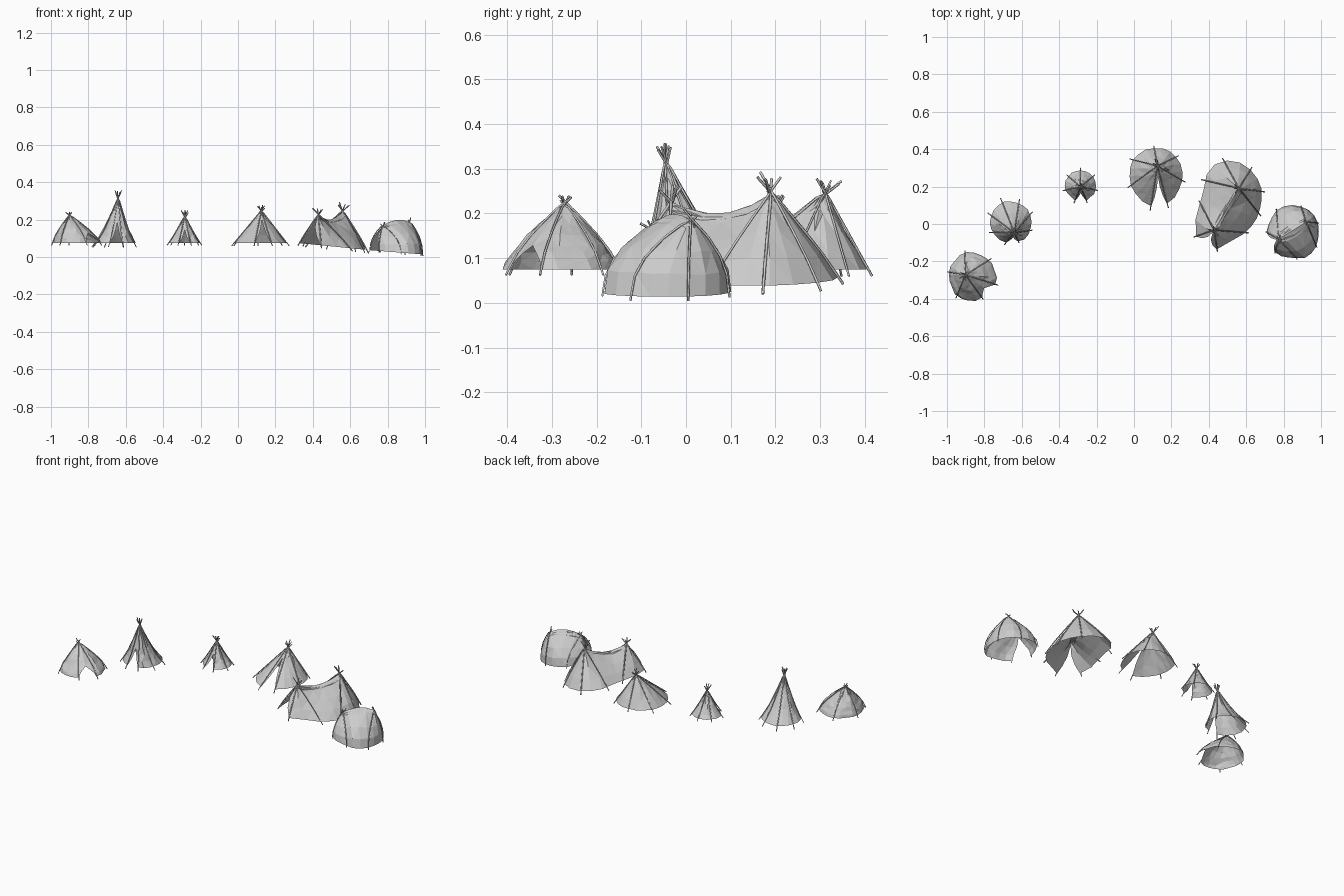
import bpy, bmesh, math, random
from mathutils import Vector

if "Cube" in bpy.data.objects:
    bpy.data.objects.remove(bpy.data.objects["Cube"])

random.seed(4)
COLS = 18


class Tent:
    """Cloth draped from a base outline up to a ridge (or one peak), with a door slit."""

    def __init__(self, center, radii, ridge, base, slope, lift, bulge, wobble):
        self.c, self.radii, self.base, self.slope = center, radii, base, slope
        self.r0, self.r1 = Vector(ridge[0]), Vector(ridge[-1])
        self.lift, self.bulge = lift, bulge
        self.ripple = [random.uniform(-wobble, wobble) for _ in range(24)]

    def foot(self, a):
        n = len(self.radii)
        f = (a / math.tau * n) % n
        i = int(f) % n
        k = f - int(f)
        r = self.radii[i] * (1 - k) + self.radii[(i + 1) % n] * k
        r *= 1 + self.ripple[int(a / math.tau * 24) % 24]
        x, y = self.c[0] + r * math.cos(a), self.c[1] + r * math.sin(a)
        return Vector((x, y, self.base + self.slope * (x - self.c[0])))

    def top(self, foot, snap):
        d = self.r1 - self.r0
        s = 0
        if d.length > 0.01:
            s = (foot - self.r0).xy.dot(d.xy) / d.xy.length_squared
            s = min(1, max(0, s))
        if snap:
            s = round(s)
        return self.r0 + d * s + Vector((0, 0, self.lift * 4 * s * (1 - s)))

    def point(self, a, t, snap=False):
        b = self.foot(a)
        p = self.top(b, snap)
        k = t ** self.bulge if t >= 0 else t * 0.3 ** self.bulge / 0.3
        xy = b.lerp(p, k)
        return Vector((xy.x, xy.y, b.z + (p.z - b.z) * t))


def make_cloth(name, tent, door, gap, door_t, arch):
    ts = [door_t * k / 3 for k in range(4)]
    ts += [door_t + (1 - door_t) * k / 4 for k in range(1, 5)]
    bm = bmesh.new()
    rings = []
    for t in ts:
        g = gap * (1 - (t / door_t) ** arch) if t < door_t else 0
        ring = []
        for i in range(COLS + 1):
            a = door + g + (math.tau - 2 * g) * i / COLS
            p = tent.point(a, t)
            if 0 < t < 1 and 0 < i < COLS:
                p += Vector([random.uniform(-.003, .003) for _ in range(3)])
            ring.append(bm.verts.new(p))
        rings.append(ring)
    for lo, hi in zip(rings, rings[1:]):
        for i in range(COLS):
            bm.faces.new((lo[i], lo[i + 1], hi[i + 1], hi[i]))
    bmesh.ops.remove_doubles(bm, verts=bm.verts, dist=0.0008)
    bmesh.ops.triangulate(bm, faces=bm.faces)
    me = bpy.data.meshes.new(name)
    bm.to_mesh(me)
    bm.free()
    bpy.context.collection.objects.link(bpy.data.objects.new(name, me))


def make_poles(name, tent, angles, below, tip, thick):
    cu = bpy.data.curves.new(name, 'CURVE')
    cu.dimensions = '3D'
    cu.bevel_depth, cu.bevel_resolution = thick, 0
    cu.use_fill_caps = True
    for a in angles:
        out = Vector((math.cos(a), math.sin(a), 0.6)) * 0.003
        pts = [tent.point(a, t, True) + out for t in (-below, 0.02, .25, .5, .75, .93)]
        peak = tent.top(tent.foot(a), True)
        side = Vector([random.uniform(-.004, .004) for _ in range(3)])
        pts.append(peak + side)
        d = (peak - pts[3]).normalized()
        pts.append(peak + side + d * tip * random.uniform(0.7, 1.2))
        sp = cu.splines.new('POLY')
        sp.points.add(len(pts) - 1)
        for q, p in zip(sp.points, pts):
            q.co = (*p, 1)
    ob = bpy.data.objects.new(name, cu)
    bpy.context.collection.objects.link(ob)
    bpy.ops.object.select_all(action='DESELECT')
    bpy.context.view_layer.objects.active = ob
    ob.select_set(True)
    bpy.ops.object.convert(target='MESH')


def camp(name, center, radii, ridge, door, gap, door_t, arch=1, base=.075, slope=0,
         lift=0, bulge=1.0, wobble=0.0, poles=6, below=.1, tip=.04, thick=.0028):
    t = Tent(center, radii, ridge, base, slope, lift, bulge, wobble)
    door, gap = math.radians(door), math.radians(gap)
    make_cloth(name + "_cloth", t, door, gap, door_t, arch)
    # two poles frame the door, the others spread round the back
    g = gap * 1.05
    angles = [door + g + (math.tau - 2 * g) * i / (poles - 1) for i in range(poles)]
    make_poles(name + "_poles", t, angles, below, tip, thick)


# Low rounded hut at far left
camp("round_hut", (-.865, -.28), [.128] * 12, [(-.9, -.272, .222)],
     318, 22, .36, arch=2, bulge=1.35, wobble=.05, tip=.02)
# Tall flared tipi
camp("tall_tipi", (-.655, .01), [.112] * 12, [(-.64, -.045, .315)],
     272, 17, .45, bulge=.8, wobble=.05, poles=8, tip=.04)
# Small tipi
camp("small_tipi", (-.285, .205), [.083] * 12, [(-.285, .2, .215)],
     270, 20, .5, bulge=.9, wobble=.05, poles=7, tip=.035)
# Tipi with flaps drawn forward
camp("flap_tipi", (.12, .27), [.14, .14, .138, .135, .14, .145, .143, .15, .165, .185, .165, .145],
     [(.125, .31, .245)], 275, 14, .75, bulge=1.0, wobble=.02, poles=7, tip=.04)
# Large two-peaked tent
camp("long_tent", (.52, .12), [.16, .18, .2, .222, .215, .165, .158, .22, .31, .21, .175, .16],
     [(.43, -.03, .225), (.56, .19, .245)], 239, 14, .88, base=.055, slope=-.1,
     lift=-.035, bulge=1.1, wobble=.01, poles=9, tip=.05, thick=.0033)
# Domed tent at far right
camp("dome_tent", (.85, -.05), [.135, .148, .15, .152, .153, .138, .142, .14, .14, .13, .15, .142],
     [(.775, -.08, .168), (.92, .01, .185)], 202, 24, .88, arch=2, base=.025, slope=-.08,
     lift=.022, bulge=2.1, wobble=.015, poles=7, below=.07, tip=.025)
